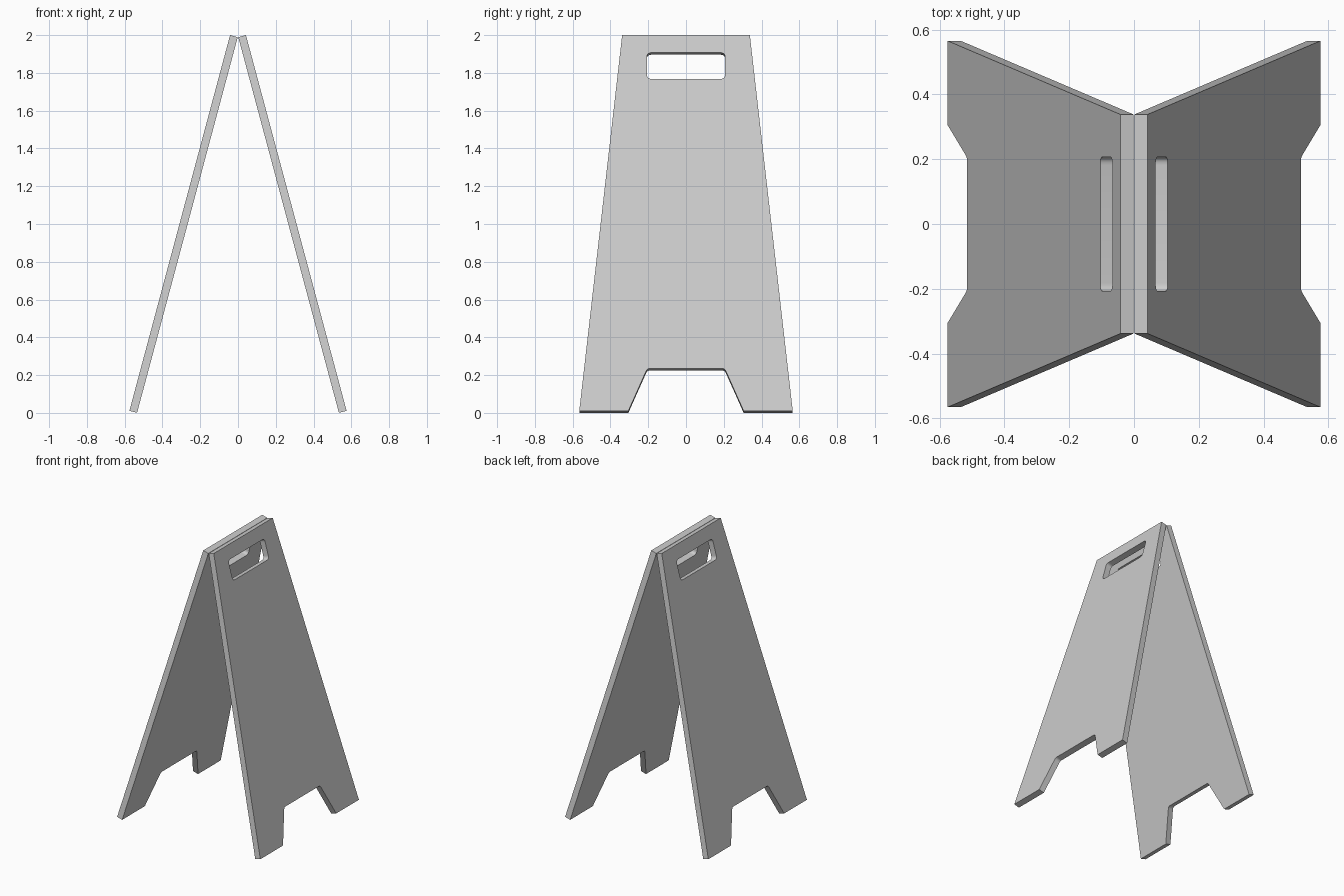
import bpy, bmesh, math
from mathutils import Vector

if "Cube" in bpy.data.objects:
    bpy.data.objects.remove(bpy.data.objects["Cube"])

TILT = math.radians(15)
THICK = 0.042
LENGTH = 2.059
SIN, COS = math.sin(TILT), math.cos(TILT)

grey = bpy.data.materials.new("plain grey")
grey.diffuse_color = (0.6, 0.6, 0.6, 1)
grey.use_nodes = True
grey.node_tree.nodes["Principled BSDF"].inputs["Base Color"].default_value = grey.diffuse_color


def rounded(points):
    """Closed outline; each point is (y, v, corner radius)."""
    out = []
    n = len(points)
    for i, (y, v, r) in enumerate(points):
        p = Vector((y, v))
        if r == 0:
            out.append(p)
            continue
        a = p + (Vector(points[i - 1][:2]) - p).normalized() * r
        b = p + (Vector(points[(i + 1) % n][:2]) - p).normalized() * r
        for k in range(6):
            t = k / 5
            out.append(a * (1 - t) ** 2 + p * 2 * t * (1 - t) + b * t * t)
    return out


# Tapered board with a notch between two feet, and a hand hole
outline = [(-0.565, 0, 0), (-0.305, 0, 0), (-0.205, 0.232, 0.015),
           (0.205, 0.232, 0.015), (0.305, 0, 0), (0.565, 0, 0),
           (0.338, LENGTH, 0), (-0.338, LENGTH, 0)]
hand_hole = [(-0.207, 1.819, 0.025), (0.207, 1.819, 0.025),
             (0.207, 1.963, 0.025), (-0.207, 1.963, 0.025)]


def panel(name, side):
    bm = bmesh.new()
    for loop in (rounded(outline), rounded(hand_hole)):
        verts = [bm.verts.new((0.042 + (LENGTH - v) * SIN, y,
                               2 - (LENGTH - v) * COS)) for y, v in loop]
        for i, vert in enumerate(verts):
            bm.edges.new((verts[i - 1], vert))
    bmesh.ops.triangle_fill(bm, edges=bm.edges[:], use_beauty=True)
    # Thicken towards the inside of the stand
    grown = bmesh.ops.extrude_face_region(bm, geom=bm.faces[:], use_keep_orig=True)
    moved = [g for g in grown["geom"] if isinstance(g, bmesh.types.BMVert)]
    bmesh.ops.translate(bm, verts=moved, vec=(-THICK * COS, 0, -THICK * SIN))
    for vert in bm.verts:
        vert.co.x *= side
    bmesh.ops.recalc_face_normals(bm, faces=bm.faces[:])
    mesh = bpy.data.meshes.new(name)
    bm.to_mesh(mesh)
    bm.free()
    mesh.materials.append(grey)
    obj = bpy.data.objects.new(name, mesh)
    bpy.context.collection.objects.link(obj)
    bpy.ops.object.select_all(action='DESELECT')
    obj.select_set(True)
    bpy.context.view_layer.objects.active = obj
    bpy.ops.object.shade_smooth_by_angle(angle=math.radians(30))


panel("right_panel", 1)
panel("left_panel", -1)
